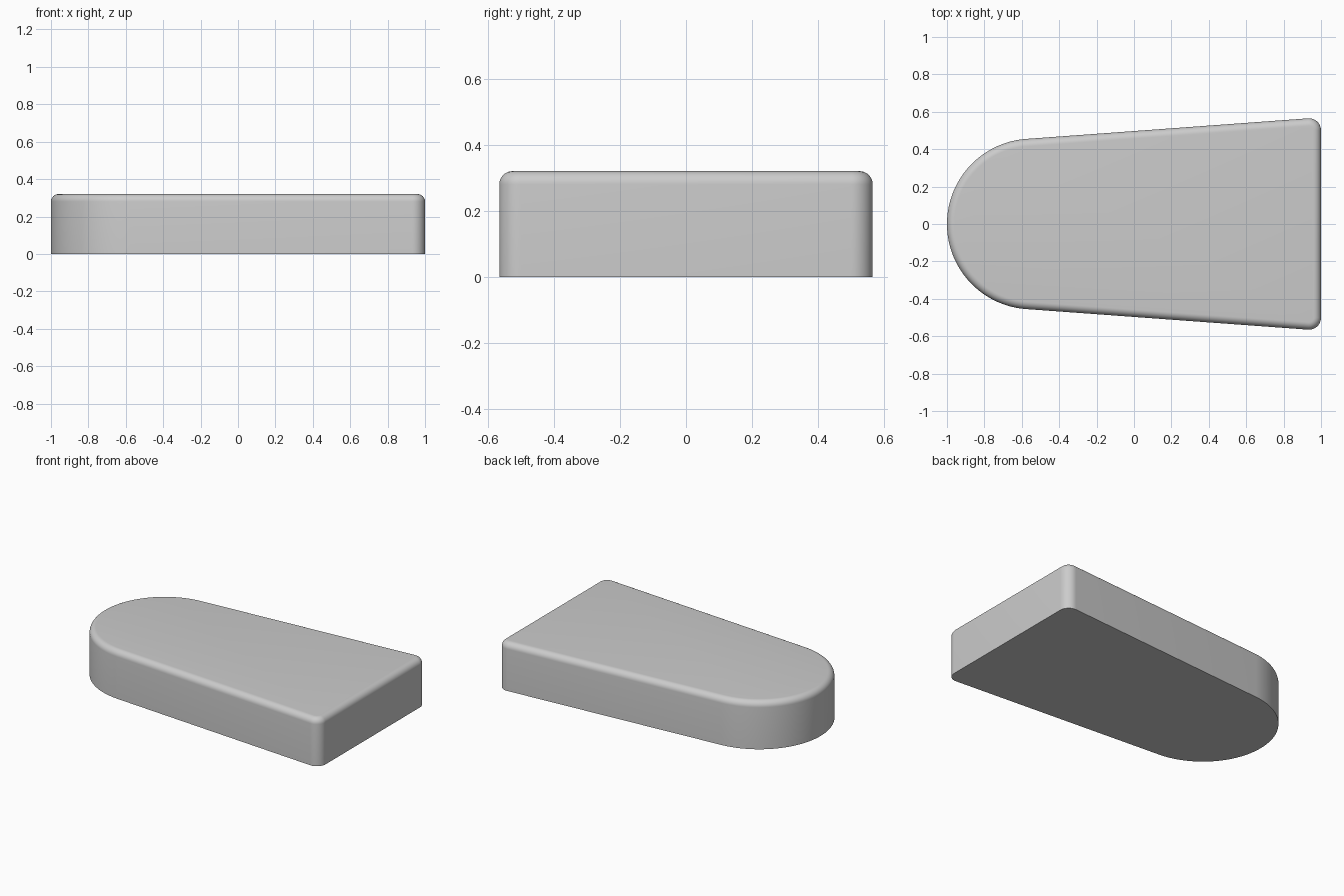
import bpy, bmesh, math

cube = bpy.data.objects.get("Cube")
if cube:
    bpy.data.objects.remove(cube, do_unlink=True)

HEIGHT, FILLET = 0.32, 0.04
NOSE_X, NOSE_R = -0.544, 0.456
CORNER_X, CORNER_Y, CORNER_R = 0.935, 0.5, 0.065

# Direction in which the straight side touches both the nose and corner circles
dx = CORNER_X - NOSE_X
SIDE = math.atan2(CORNER_Y, dx) + math.acos((NOSE_R - CORNER_R) / math.hypot(dx, CORNER_Y))


def arc(cx, cy, r, start, end, steps):
    angles = [start + (end - start) * i / steps for i in range(steps + 1)]
    return [(cx + r * math.cos(a), cy + r * math.sin(a)) for a in angles]


def outline(inset):
    """Tapered outline with a round nose and two rounded corners."""
    corner = CORNER_R - inset
    return (arc(CORNER_X, CORNER_Y, corner, 0, SIDE, 12)
            + arc(NOSE_X, 0, NOSE_R - inset, SIDE, 2 * math.pi - SIDE, 64)
            + arc(CORNER_X, -CORNER_Y, corner, -SIDE, 0, 12))


# Straight wall, then a quarter-round edge up to the flat top
levels = [(0, 0)]
STEPS = 8
for i in range(STEPS + 1):
    a = math.pi / 2 * i / STEPS
    levels.append((FILLET * (1 - math.cos(a)), HEIGHT - FILLET + FILLET * math.sin(a)))

bm = bmesh.new()
rings = [[bm.verts.new((x, y, z)) for x, y in outline(inset)] for inset, z in levels]
for low, high in zip(rings, rings[1:]):
    for i in range(len(low)):
        j = (i + 1) % len(low)
        bm.faces.new((low[i], low[j], high[j], high[i]))
bm.faces.new(rings[-1])
bm.faces.new(rings[0][::-1])

mesh = bpy.data.meshes.new("tapered_block")
bm.to_mesh(mesh)
bm.free()
block = bpy.data.objects.new("tapered_block", mesh)
bpy.context.collection.objects.link(block)

# Plain grey
grey = bpy.data.materials.new("light_grey")
grey.use_nodes = True
color = (0.6, 0.6, 0.6, 1)
grey.diffuse_color = color
grey.node_tree.nodes["Principled BSDF"].inputs["Base Color"].default_value = color
mesh.materials.append(grey)

bpy.ops.object.select_all(action='DESELECT')
block.select_set(True)
bpy.context.view_layer.objects.active = block
bpy.ops.object.shade_smooth_by_angle(angle=math.radians(30))
